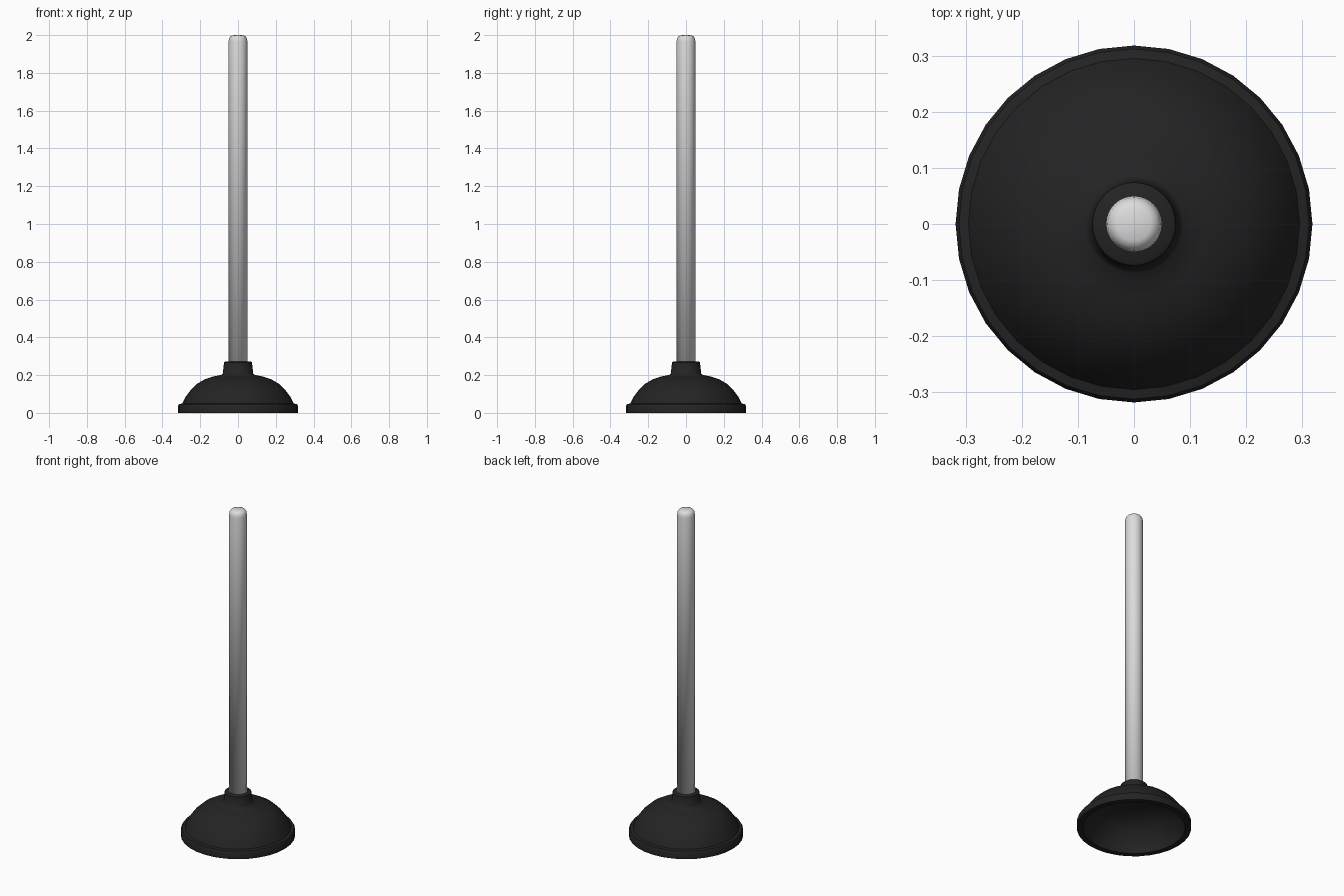
import bpy
import bmesh
from math import pi, radians
from mathutils import Matrix, Vector

SIDES = 32

cube = bpy.data.objects.get("Cube")
if cube:
    bpy.data.objects.remove(cube, do_unlink=True)


def make_material(name, color, roughness):
    mat = bpy.data.materials.new(name)
    mat.use_nodes = True
    mat.diffuse_color = color
    shader = mat.node_tree.nodes["Principled BSDF"]
    shader.inputs["Base Color"].default_value = color
    shader.inputs["Roughness"].default_value = roughness
    return mat


def lathe(name, profile, mat, smooth_angle):
    """Revolve an (r, z) profile, starting and ending on the z axis."""
    bm = bmesh.new()
    verts = [bm.verts.new((r, 0, z)) for r, z in profile]
    edges = [bm.edges.new(pair) for pair in zip(verts, verts[1:])]
    bmesh.ops.spin(bm, geom=verts + edges, cent=(0, 0, 0), axis=(0, 0, 1),
                   angle=2 * pi, steps=SIDES, use_merge=False)
    bmesh.ops.remove_doubles(bm, verts=bm.verts, dist=0.0005)
    bmesh.ops.dissolve_degenerate(bm, edges=bm.edges, dist=0.0001)
    bmesh.ops.recalc_face_normals(bm, faces=bm.faces)
    mesh = bpy.data.meshes.new(name)
    bm.to_mesh(mesh)
    bm.free()
    mesh.materials.append(mat)
    obj = bpy.data.objects.new(name, mesh)
    bpy.context.collection.objects.link(obj)
    bpy.ops.object.select_all(action="DESELECT")
    obj.select_set(True)
    bpy.context.view_layer.objects.active = obj
    if smooth_angle:
        bpy.ops.object.shade_smooth_by_angle(angle=radians(smooth_angle))
    else:
        bpy.ops.object.shade_smooth()
    return obj


rubber = make_material("black rubber", (0.017, 0.017, 0.017, 1), 0.6)
grey = make_material("light grey handle", (0.72, 0.72, 0.72, 1), 0.5)

# Hollow rubber cup: collar, dome and rim outside, then the inner bowl
outer = [(0, 0.272), (0.068, 0.272), (0.074, 0.268), (0.08, 0.21),
         (0.088, 0.201), (0.13, 0.193), (0.175, 0.178), (0.215, 0.155),
         (0.25, 0.122), (0.277, 0.085), (0.295, 0.05), (0.312, 0.046),
         (0.318, 0.036), (0.318, 0)]
inner = [(0.285, 0), (0.275, 0.035), (0.255, 0.075), (0.225, 0.115),
         (0.185, 0.145), (0.125, 0.167), (0.06, 0.175), (0, 0.177)]
lathe("rubber_cup", outer + inner, rubber, 40)

# Straight handle with a rounded top
lathe("handle", [(0, 0.2), (0.05, 0.2), (0.05, 1.965), (0.047, 1.983),
                 (0.04, 1.994), (0.03, 1.999), (0, 2.0)], grey, None)
